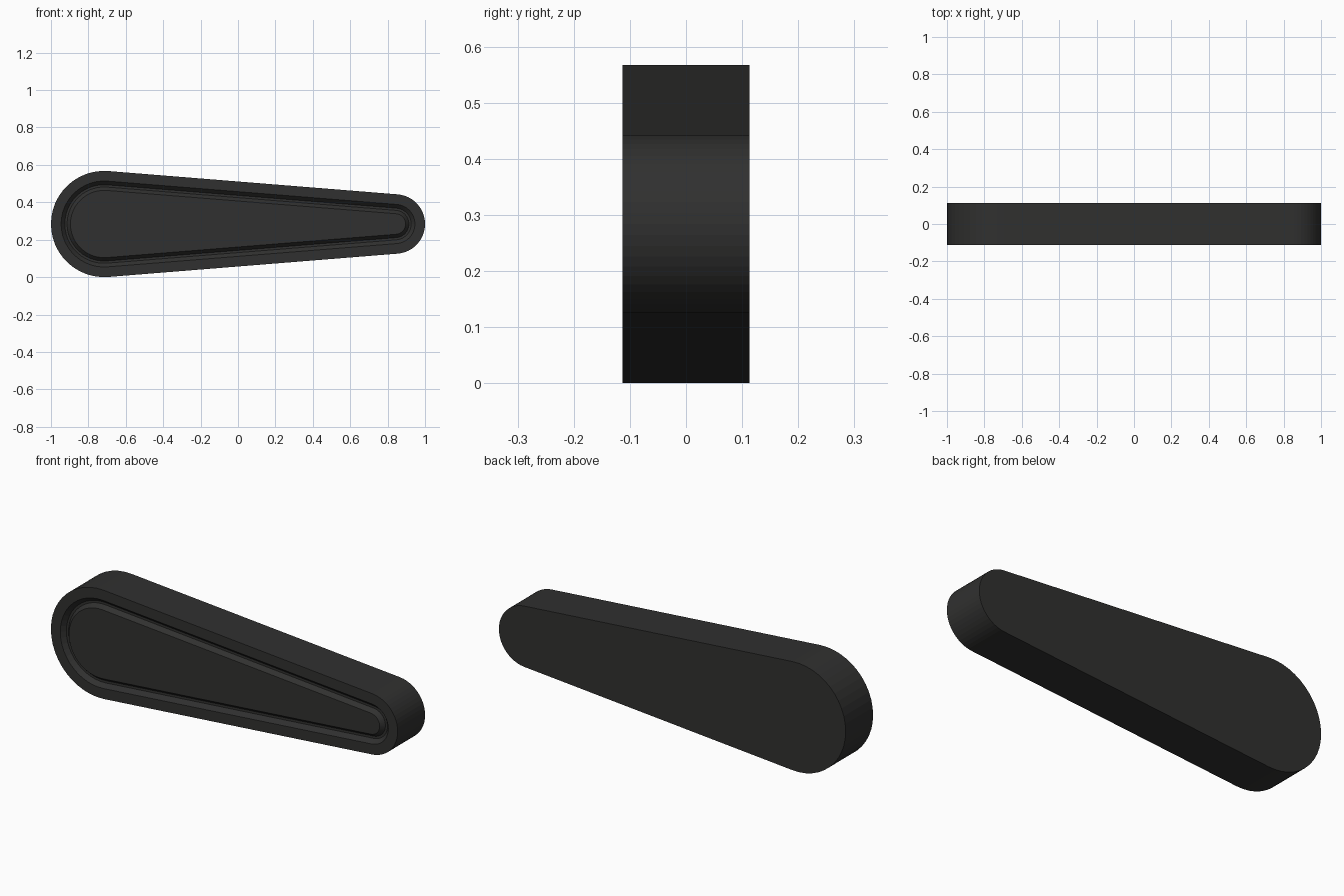
import bpy, bmesh
from math import sin, cos, asin, pi

if "Cube" in bpy.data.objects:
    bpy.data.objects.remove(bpy.data.objects["Cube"])

BIG_X, BIG_R = -0.716, 0.284
SMALL_X, SMALL_R = 0.841, 0.159
MID_Z, HALF_DEPTH, SEGS = 0.284, 0.113, 24
TILT = asin((BIG_R - SMALL_R) / (SMALL_X - BIG_X))


def outline(bm, inset, y):
    """Tapered round-ended loop: two arcs joined by tangent lines."""
    start = pi / 2 - TILT
    verts = []
    for cx, r, a0, a1 in ((BIG_X, BIG_R, start, 2 * pi - start),
                          (SMALL_X, SMALL_R, -start, start)):
        for i in range(SEGS + 1):
            a = a0 + (a1 - a0) * i / SEGS
            verts.append(bm.verts.new((cx + (r - inset) * cos(a), y,
                                       MID_Z + (r - inset) * sin(a))))
    return verts


# Section from the back edge, over the rim, through the groove, to the island
GROOVE = 0.022
section = [(0, HALF_DEPTH), (0, -HALF_DEPTH), (0.054, -HALF_DEPTH),
           (0.074, -HALF_DEPTH + GROOVE), (0.086, -HALF_DEPTH + GROOVE),
           (0.104, -HALF_DEPTH)]

bm = bmesh.new()
loops = [outline(bm, inset, y) for inset, y in section]
for a, b in zip(loops, loops[1:]):
    n = len(a)
    for i in range(n):
        j = (i + 1) % n
        bm.faces.new((a[i], a[j], b[j], b[i]))
bm.faces.new(loops[0])
bm.faces.new(loops[-1])
bmesh.ops.recalc_face_normals(bm, faces=bm.faces)

mesh = bpy.data.meshes.new("tapered_arm")
bm.to_mesh(mesh)
bm.free()
arm = bpy.data.objects.new("tapered_arm", mesh)
bpy.context.collection.objects.link(arm)

# Dark finish
mat = bpy.data.materials.new("dark_grey")
mat.diffuse_color = (0.03, 0.03, 0.029, 1)
mat.use_nodes = True
mat.node_tree.nodes["Principled BSDF"].inputs["Base Color"].default_value = mat.diffuse_color
mesh.materials.append(mat)
